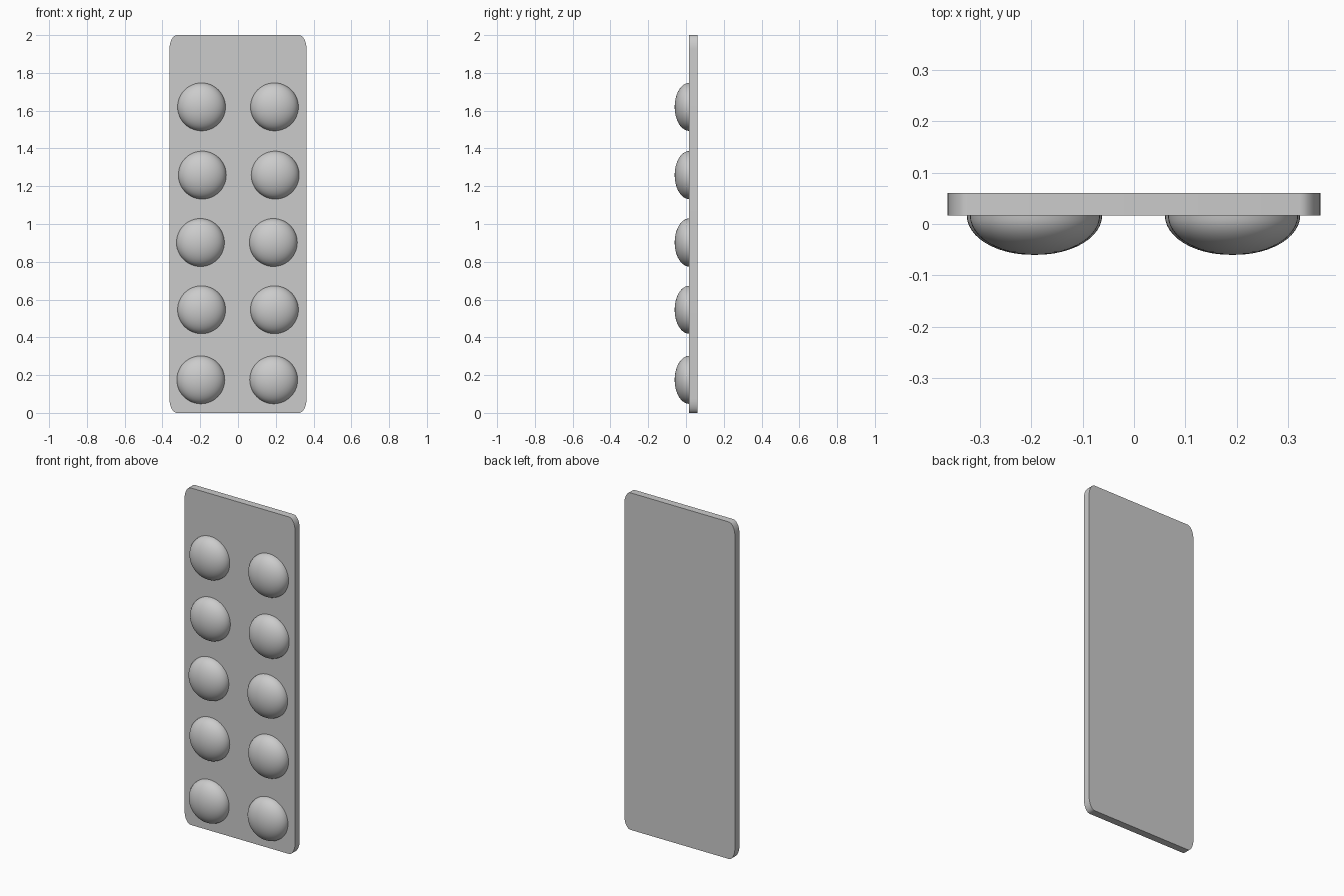
import bpy, bmesh, math

cube = bpy.data.objects.get("Cube")
if cube:
    bpy.data.objects.remove(cube, do_unlink=True)

grey = bpy.data.materials.new("light grey")
grey.use_nodes = True
colour = (0.6, 0.6, 0.6, 1)
grey.diffuse_color = colour
grey.node_tree.nodes["Principled BSDF"].inputs["Base Color"].default_value = colour

FRONT, BACK = 0.017, 0.06
HALF_W, HEIGHT = 0.363, 2.0


def make_object(name, bm, angle):
    bmesh.ops.recalc_face_normals(bm, faces=bm.faces)
    mesh = bpy.data.meshes.new(name)
    bm.to_mesh(mesh)
    bm.free()
    mesh.materials.append(grey)
    obj = bpy.data.objects.new(name, mesh)
    bpy.context.collection.objects.link(obj)
    bpy.ops.object.select_all(action='DESELECT')
    obj.select_set(True)
    bpy.context.view_layer.objects.active = obj
    bpy.ops.object.shade_smooth_by_angle(angle=math.radians(angle))
    return obj


# Backing card: outline with elliptical corners, extruded backwards
rx, rz, steps = 0.04, 0.075, 8
bm = bmesh.new()
outline = []
for quarter, (sx, sz) in enumerate([(1, 1), (-1, 1), (-1, -1), (1, -1)]):
    for i in range(steps + 1):
        a = math.pi / 2 * (quarter + i / steps)
        x = sx * (HALF_W - rx) + rx * math.cos(a)
        z = HEIGHT / 2 + sz * (HEIGHT / 2 - rz) + rz * math.sin(a)
        outline.append(bm.verts.new((x, FRONT, z)))
face = bm.faces.new(outline)
result = bmesh.ops.extrude_face_region(bm, geom=[face], use_keep_orig=True)
moved = [v for v in result["geom"] if isinstance(v, bmesh.types.BMVert)]
bmesh.ops.translate(bm, verts=moved, vec=(0, BACK - FRONT, 0))
make_object("backing_card", bm, 30)


# Domed pockets: flattened half spheres on the front of the card
def dome(name, x, z):
    bm = bmesh.new()
    bmesh.ops.create_uvsphere(bm, u_segments=48, v_segments=24, radius=1)
    low = [v for v in bm.verts if v.co.z < -0.01]
    bmesh.ops.delete(bm, geom=low, context='VERTS')
    for v in bm.verts:
        px, py, pz = v.co
        v.co = (x + px * 0.127, FRONT - pz * 0.077, z + py * 0.127)
    make_object(name, bm, 60)


rows = [(0.175, -0.004), (0.546, 0), (0.902, -0.006), (1.259, 0.004), (1.62, 0)]
for number, (z, shift) in enumerate(rows, 1):
    for side, x in (("right", -0.193), ("left", 0.193)):
        dome(f"{side}_pocket_{number}", x + shift, z)
